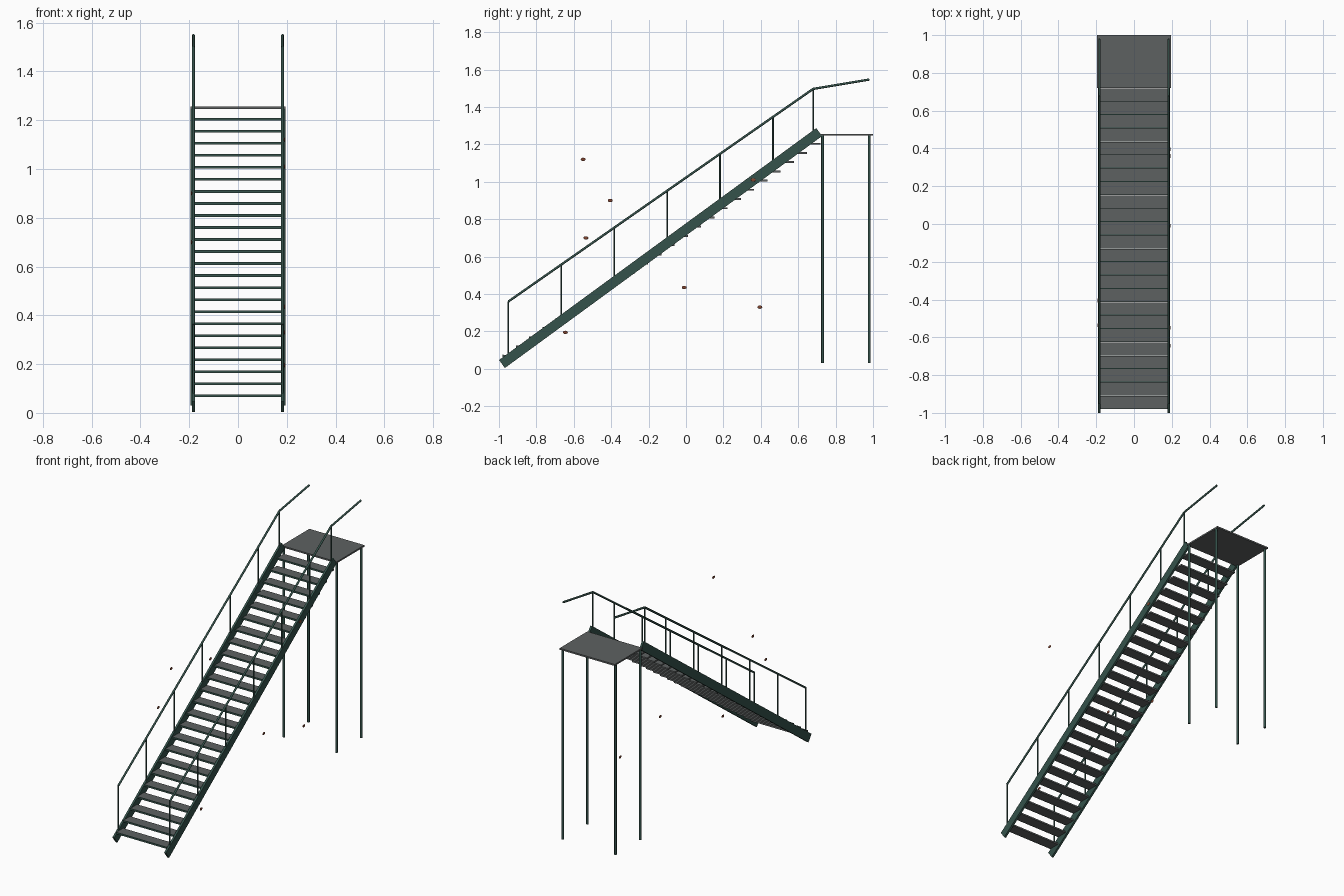
import bpy, math
from mathutils import Vector

if "Cube" in bpy.data.objects:
    bpy.data.objects.remove(bpy.data.objects["Cube"])


def material(name, rgb):
    m = bpy.data.materials.new(name)
    m.diffuse_color = (*rgb, 1)
    m.use_nodes = True
    m.node_tree.nodes["Principled BSDF"].inputs["Base Color"].default_value = m.diffuse_color
    return m


GREEN = material("green_paint", (0.035, 0.085, 0.07))
GREY = material("dark_plate", (0.11, 0.12, 0.12))
RUST = material("rust", (0.22, 0.06, 0.03))


def box(name, center, size, mat, tilt=0.0):
    bpy.ops.mesh.primitive_cube_add(size=1, location=center, rotation=(tilt, 0, 0))
    o = bpy.context.object
    o.name = name
    o.scale = size
    o.data.materials.append(mat)
    return o


def tube(name, a, b, r, mat=GREEN, sides=12):
    a, b = Vector(a), Vector(b)
    d = b - a
    bpy.ops.mesh.primitive_cylinder_add(vertices=sides, radius=r, depth=d.length,
                                        location=(a + b) / 2)
    o = bpy.context.object
    o.name = name
    o.rotation_euler = d.to_track_quat('Z', 'Y').to_euler()
    o.data.materials.append(mat)
    bpy.ops.object.shade_smooth_by_angle(angle=math.radians(40))
    return o


# stringer centre line and handrail line in the side view
S0, S1 = Vector((0, -0.984, 0.026)), Vector((0, 0.712, 1.266))
R0, R1, R2 = (-0.95, 0.36), (0.68, 1.497), (0.98, 1.547)
run = S1 - S0
pitch = math.atan2(run.z, run.y)


def stringer_z(y):
    return S0.z + (y - S0.y) * run.z / run.y


def rail_z(y):
    return R0[1] + (y - R0[0]) * (R1[1] - R0[1]) / (R1[0] - R0[0])


# treads with a painted nosing along the front edge
STEPS, GO, RISE = 24, 0.0708, 0.0493
for i in range(STEPS):
    y, z = -0.98 + i * GO, 0.07 + i * RISE
    box("tread", (0, y + 0.0365, z), (0.356, 0.067, 0.010), GREY)
    box("tread_nosing", (0, y + 0.002, z), (0.356, 0.004, 0.011), GREEN)

# top landing plate
box("landing", (0, 0.86, 1.252), (0.39, 0.28, 0.010), GREY)

for s, side in ((-1, "left"), (1, "right")):
    # sloping side beam
    c = (S0 + S1) / 2
    box(side + "_stringer", (s * 0.183, c.y, c.z), (0.013, run.length, 0.053), GREEN, pitch)

    # landing legs
    for y in (0.73, 0.98):
        tube(side + "_leg", (s * 0.187, y, 0.03), (s * 0.187, y, 1.25), 0.0075)

    # handrail posts
    for y in (-0.95, -0.667, -0.384, -0.101, 0.182, 0.465, 0.68):
        tube(side + "_post", (s * 0.183, y, stringer_z(y)), (s * 0.183, y, rail_z(y)), 0.0045)

    # bent handrail
    tube(side + "_handrail", (s * 0.183, *R0), (s * 0.183, *R1), 0.0062)
    tube(side + "_handrail_end", (s * 0.183, *R1), (s * 0.183, *R2), 0.0062)

# flat rust flecks floating in the planes of the outer faces
for s, y, z in ((1, -0.55, 1.12), (-1, -0.405, 0.90), (-1, -0.535, 0.70), (1, -0.01, 0.435),
                (1, 0.395, 0.33), (1, -0.645, 0.195), (1, 0.36, 1.01)):
    bpy.ops.mesh.primitive_uv_sphere_add(segments=12, ring_count=8, radius=1,
                                         location=(s * 0.19, y, z))
    o = bpy.context.object
    o.name = "rust_fleck"
    o.scale = (0.003, 0.013, 0.009)
    o.data.materials.append(RUST)
    bpy.ops.object.shade_smooth()
